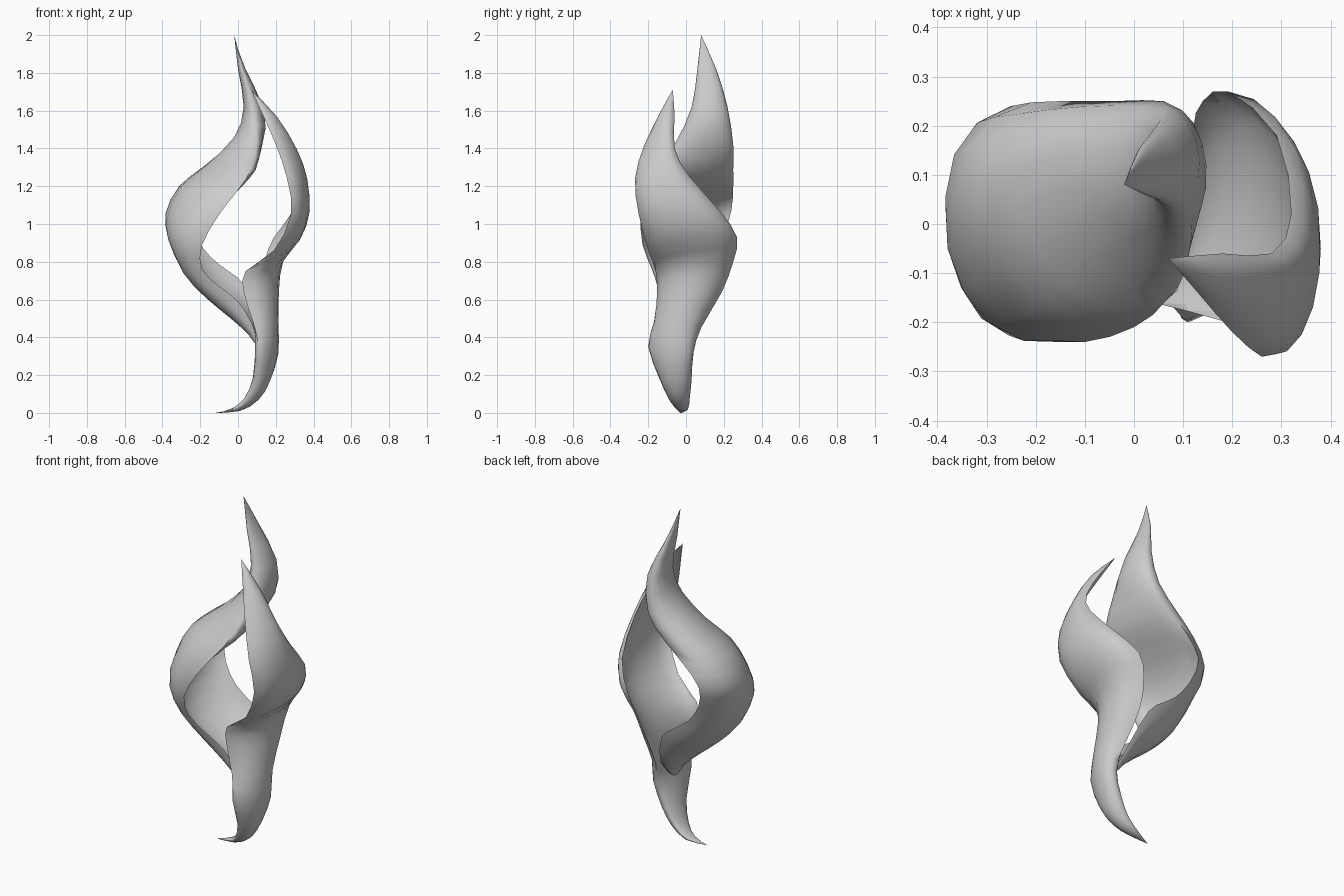
import bpy
import bmesh
import math
from mathutils import Vector

cube = bpy.data.objects.get("Cube")
if cube:
    bpy.data.objects.remove(cube, do_unlink=True)

ROW_STEPS = 2      # rows added between path points
ARC_STEPS = 8      # faces across a leaf


def make_material(name, color):
    material = bpy.data.materials.new(name)
    material.use_nodes = True
    material.diffuse_color = color
    material.node_tree.nodes["Principled BSDF"].inputs["Base Color"].default_value = color
    return material


def smooth_path(points):
    """Catmull-Rom curve through the points."""
    pts = [Vector(p) for p in points]
    pts = [pts[0]] + pts + [pts[-1]]
    path = []
    for a, b, c, d in zip(pts, pts[1:], pts[2:], pts[3:]):
        for step in range(ROW_STEPS):
            t = step / ROW_STEPS
            path.append(b + (c - a) * t / 2
                        + (a * 2 - b * 5 + c * 4 - d) * t ** 2 / 2
                        + (b * 3 - a - c * 3 + d) * t ** 3 / 2)
    path.append(pts[-1])
    return path


def cross_section(front, spine, back):
    """Half ellipse outside; inside is hollow (w above 0) or bulging (w below 0)."""
    centre = (front + back) / 2
    half = (front - back) / 2
    bulge = spine.xyz - centre
    angles = [math.pi * (i / ARC_STEPS - 0.5) for i in range(ARC_STEPS + 1)]
    outer = [centre + bulge * math.cos(a) + half * math.sin(a) for a in angles]
    inner = [centre + bulge * spine.w * math.cos(a) + half * math.sin(a)
             for a in reversed(angles[1:-1])]
    return outer + inner


def make_leaf(name, front_edge, spine, back_edge, material):
    """Skin a leaf over three rails; the spine's fourth value shapes the inside."""
    bm = bmesh.new()
    rails = zip(smooth_path(front_edge), smooth_path(spine), smooth_path(back_edge))
    rows = [[bm.verts.new(p) for p in cross_section(*rail)] for rail in rails]
    for row, following in zip(rows, rows[1:]):
        count = len(row)
        for i in range(count):
            j = (i + 1) % count
            bm.faces.new((row[i], row[j], following[j], following[i]))
    bmesh.ops.remove_doubles(bm, verts=bm.verts, dist=0.0005)
    bmesh.ops.recalc_face_normals(bm, faces=bm.faces)
    mesh = bpy.data.meshes.new(name)
    bm.to_mesh(mesh)
    bm.free()
    mesh.materials.append(material)
    leaf = bpy.data.objects.new(name, mesh)
    bpy.context.collection.objects.link(leaf)
    bpy.ops.object.select_all(action="DESELECT")
    leaf.select_set(True)
    bpy.context.view_layer.objects.active = leaf
    bpy.ops.object.shade_smooth_by_angle(angle=math.radians(60))


grey = make_material("plain grey", (0.6, 0.6, 0.6, 1))

# Short leaf on the +x side, running down through the solid stem to the foot
short_tip = (.07, -.07, 1.71)
foot_tip = (-.12, -.03, 0)
make_leaf(
    "short_leaf",
    [short_tip, (.13, -.14, 1.58), (.2, -.22, 1.42), (.26, -.27, 1.24),
     (.28, -.25, 1.05), (.19, -.2, .86), (.04, -.16, .75), (.03, -.15, .64),
     (.08, -.17, .48), (.11, -.2, .35), (.1, -.14, .18), (.05, -.09, .07),
     (-.02, -.05, .02), foot_tip],
    [(*short_tip, .4), (.2, -.12, 1.57, .3), (.3, -.14, 1.4, .2),
     (.36, -.14, 1.24, .25), (.38, -.05, 1.07, .5), (.33, .04, .92, .65),
     (.23, 0, .79, .65), (.21, -.02, .65, .4), (.21, -.06, .48, 0),
     (.21, -.07, .32, -.5), (.17, -.06, .17, -.5), (.11, -.04, .07, -.4),
     (.01, -.02, .01, -.4), (*foot_tip, 0)],
    [short_tip, (.18, -.06, 1.57), (.28, -.06, 1.4), (.32, .02, 1.25),
     (.29, .18, 1.07), (.19, .27, .93), (.14, .25, .8), (.12, .19, .64),
     (.14, .08, .45), (.16, .04, .32), (.12, .03, .18), (.06, .02, .08),
     (-.02, .01, .02), foot_tip],
    grey)

# Tall leaf on the -x side: solid near its tip, hollow below, rooted in the stem
tall_tip = (-.02, .08, 2)
root = (.12, -.07, .32)
make_leaf(
    "tall_leaf",
    [tall_tip, (.02, .06, 1.82), (.08, .03, 1.62), (.1, -.05, 1.44),
     (.07, -.15, 1.29), (0, -.21, 1.18), (-.1, -.24, 1.05), (-.19, -.23, .89),
     (-.19, -.18, .76), (-.1, -.15, .67), (0, -.13, .59), (.08, -.11, .46), root],
    [(*tall_tip, 0), (0, .11, 1.82, -1), (.03, .12, 1.62, -1.3),
     (-.02, .1, 1.46, -.45), (-.17, .06, 1.31, -.3), (-.3, 0, 1.2, -.1),
     (-.37, -.04, 1.05, .3), (-.37, -.05, .92, .6), (-.29, -.02, .75, .7),
     (-.17, 0, .62, .7), (-.04, 0, .51, .6), (.06, -.03, .41, .3), (*root, 0)],
    [tall_tip, (.02, .16, 1.82), (.07, .22, 1.62), (.06, .25, 1.42),
     (-.04, .25, 1.29), (-.15, .25, 1.19), (-.25, .24, 1.07), (-.22, .2, .93),
     (-.14, .18, .82), (-.05, .18, .75), (.04, .17, .67), (.11, .08, .47), root],
    grey)
